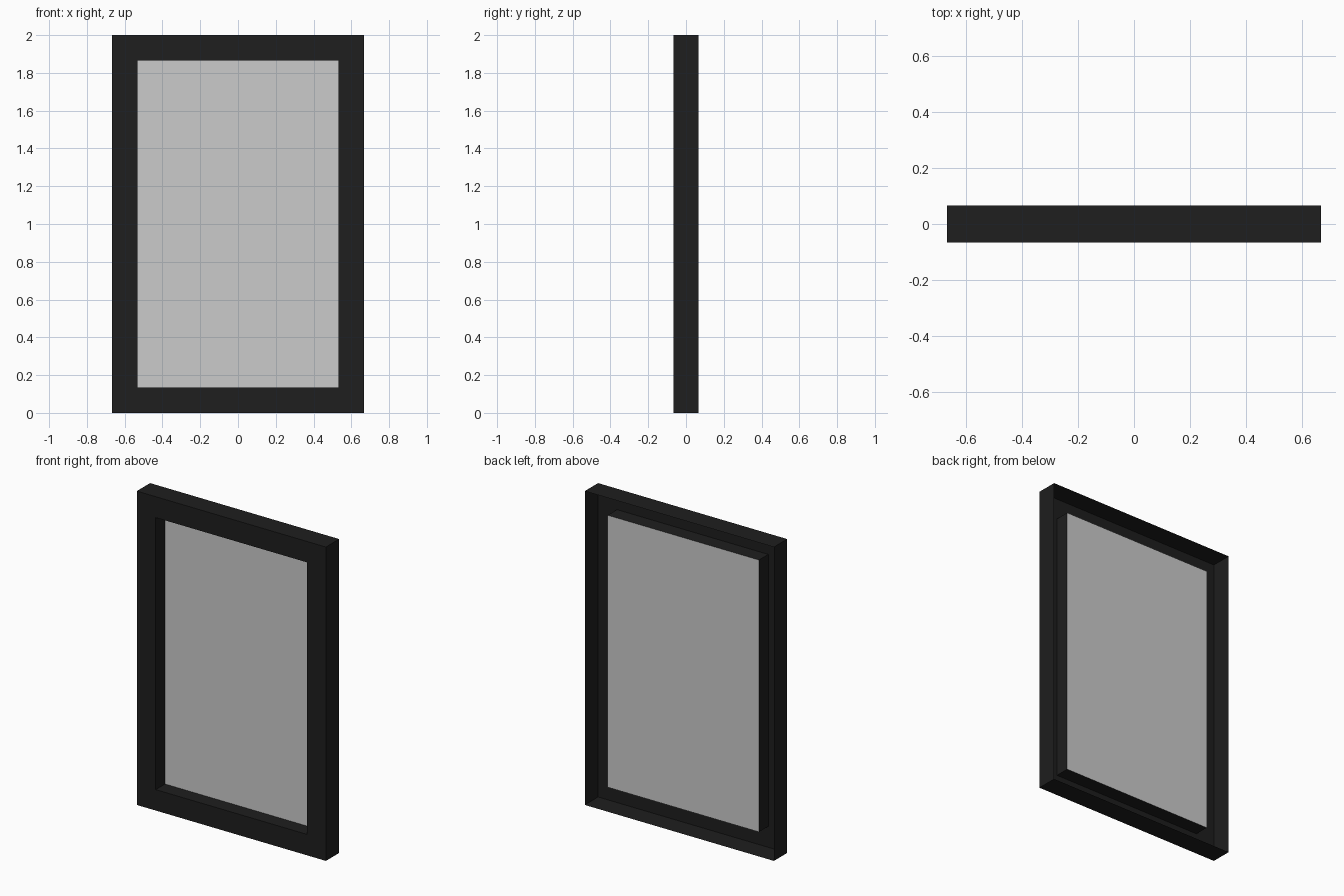
import bpy, bmesh

if "Cube" in bpy.data.objects:
    bpy.data.objects.remove(bpy.data.objects["Cube"])

W, D, H, B = 4 / 3, 2 / 15, 2.0, 2 / 15      # outer size and border width
FRONT, BACK, PANE = -D / 2, D / 2, 0.027     # y planes


def material(name, color):
    m = bpy.data.materials.new(name)
    m.diffuse_color = color
    m.use_nodes = True
    m.node_tree.nodes["Principled BSDF"].inputs["Base Color"].default_value = m.diffuse_color
    return m


def rect(bm, inset, y):
    x, z0, z1 = W / 2 - inset, inset, H - inset
    return [bm.verts.new(p) for p in ((-x, y, z0), (x, y, z0), (x, y, z1), (-x, y, z1))]


def finish(bm, name, mat):
    mesh = bpy.data.meshes.new(name)
    bm.to_mesh(mesh)
    bm.free()
    mesh.materials.append(mat)
    bpy.context.collection.objects.link(bpy.data.objects.new(name, mesh))


# Frame: open-backed shell swept from outer rim, over the front, into the opening
bm = bmesh.new()
loops = [rect(bm, i, y) for i, y in ((0, BACK), (0, FRONT), (B, FRONT), (B, PANE))]
for a, b in zip(loops, loops[1:]):
    for i in range(4):
        j = (i + 1) % 4
        bm.faces.new((a[i], a[j], b[j], b[i]))
finish(bm, "window_frame", material("dark_frame", (0.013, 0.013, 0.013, 1)))

# Pane: single sheet closing the rear of the opening
bm = bmesh.new()
bm.faces.new(rect(bm, B, PANE))
finish(bm, "window_pane", material("pale_grey_pane", (0.546, 0.546, 0.546, 1)))
